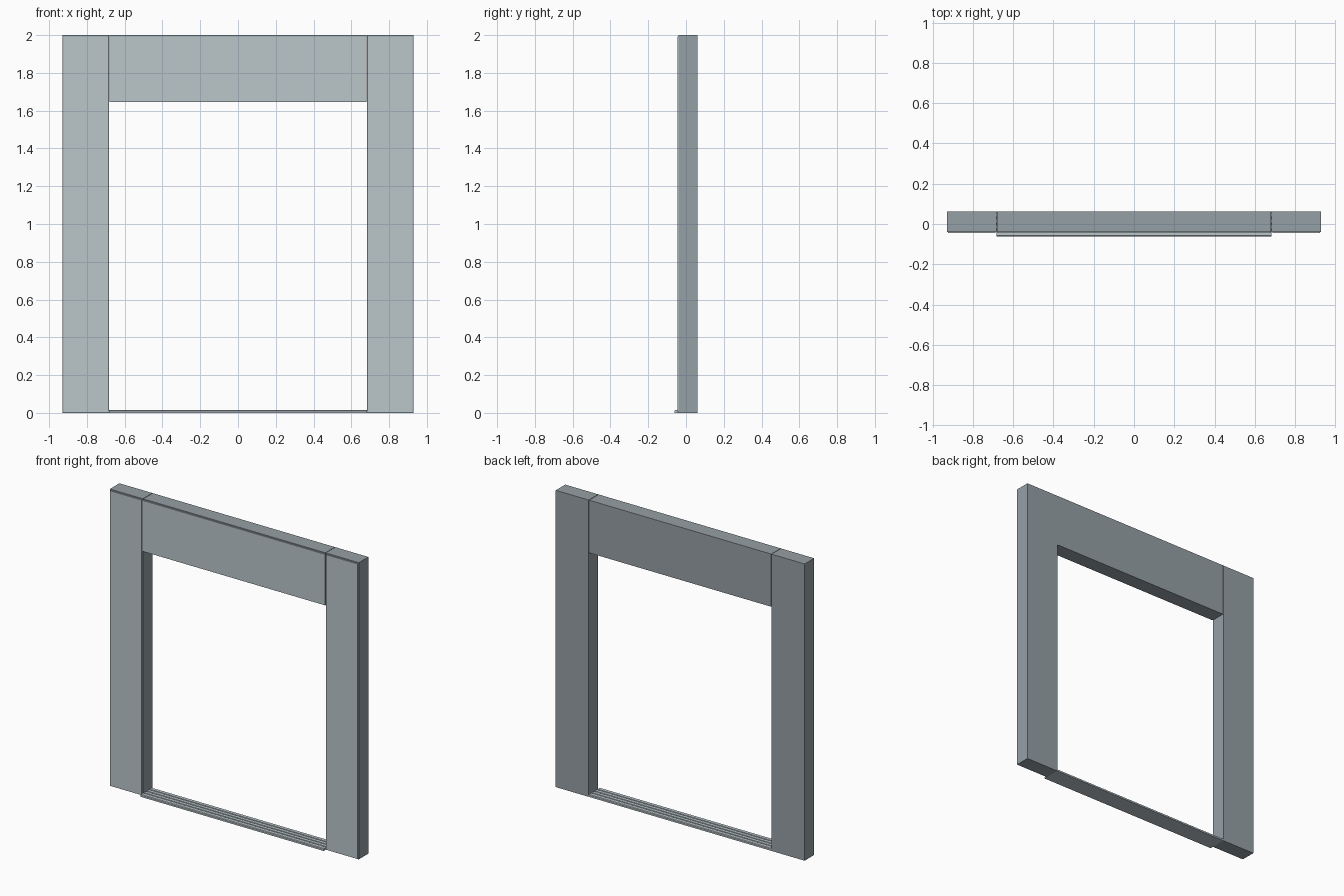
import bpy, bmesh

if "Cube" in bpy.data.objects:
    bpy.data.objects.remove(bpy.data.objects["Cube"])

FACE, FRONT, BACK = -0.045, -0.039, 0.062   # panel face, body front, body back


def material(name, color):
    mat = bpy.data.materials.new(name)
    mat.diffuse_color = (*color, 1)
    mat.use_nodes = True
    mat.node_tree.nodes["Principled BSDF"].inputs["Base Color"].default_value = mat.diffuse_color
    return mat


DARK = material("dark_grey", (0.30, 0.35, 0.375))
LIGHT = material("light_grey", (0.50, 0.57, 0.60))


def add_object(name, bm, mat):
    bmesh.ops.recalc_face_normals(bm, faces=bm.faces)
    mesh = bpy.data.meshes.new(name)
    bm.to_mesh(mesh)
    bm.free()
    mesh.materials.append(mat)
    obj = bpy.data.objects.new(name, mesh)
    bpy.context.collection.objects.link(obj)
    return obj


def box(name, x0, x1, y0, y1, z0, z1, mat):
    bm = bmesh.new()
    bmesh.ops.create_cube(bm, size=1)
    for v in bm.verts:
        v.co.x = x1 if v.co.x > 0 else x0
        v.co.y = y1 if v.co.y > 0 else y0
        v.co.z = z1 if v.co.z > 0 else z0
    return add_object(name, bm, mat)


def board(name, x0, x1, z0, z1, inset):
    """Dark body with a lighter, slightly proud front panel."""
    box(name + "_body", x0, x1, FRONT, BACK, z0, z1, DARK)
    box(name + "_panel", x0 + inset, x1 - inset, FACE, FRONT,
        z0 + 0.004, z1 - 0.008, LIGHT)


# Side posts
board("left_post", -0.928, -0.682, 0, 2, 0.005)
board("right_post", 0.682, 0.928, 0, 2, 0.005)

# Header between the posts
board("header", -0.679, 0.679, 1.645, 2, 0)

# Threshold: grooved profile (y, z) extruded across the opening
top, low = 0.015, 0.008
profile = [(BACK, 0), (-0.062, 0), (-0.062, 0.011), (-0.057, top)]
for y in (-0.03, 0.0, 0.03):
    profile += [(y - 0.004, top), (y - 0.003, low), (y + 0.003, low), (y + 0.004, top)]
profile += [(BACK - 0.005, top), (BACK, 0.011)]

bm = bmesh.new()
face = bm.faces.new([bm.verts.new((-0.682, y, z)) for y, z in profile])
ext = bmesh.ops.extrude_face_region(bm, geom=[face], use_keep_orig=True)
bmesh.ops.translate(bm, vec=(1.364, 0, 0),
                    verts=[g for g in ext["geom"] if isinstance(g, bmesh.types.BMVert)])
add_object("threshold", bm, LIGHT)
